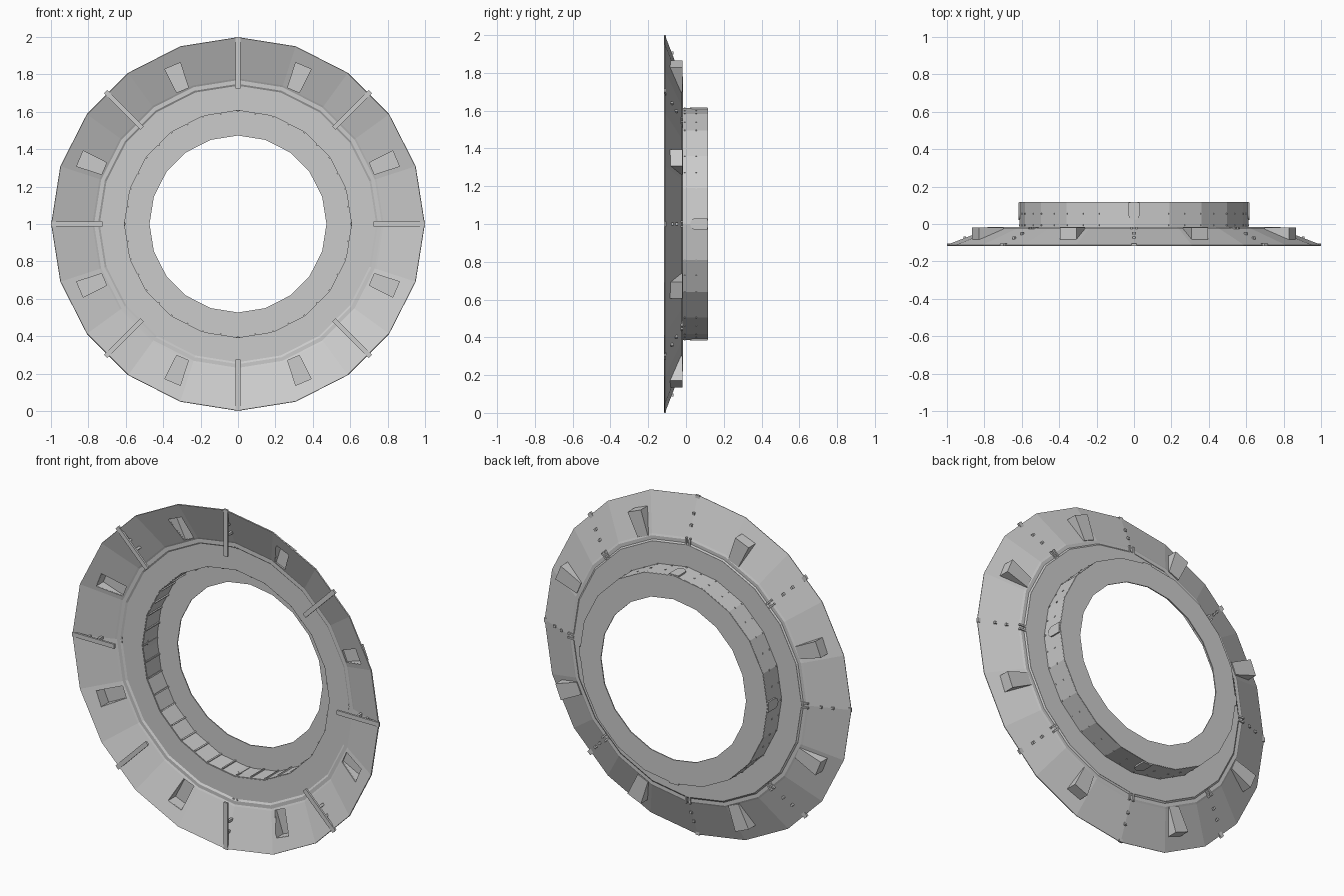
import bpy, bmesh, math
from mathutils import Vector

SIDES = 20
SHEET = 0.006
CENTRE_Z = 1.0

cube = bpy.data.objects.get("Cube")
if cube:
    bpy.data.objects.remove(cube, do_unlink=True)


def place(r, t, y, angle):
    """Radial / tangential / depth coordinates to world space."""
    c, s = math.cos(angle), math.sin(angle)
    return Vector((r * c - t * s, y, CENTRE_Z + r * s + t * c))


def finish(bm, name):
    bmesh.ops.recalc_face_normals(bm, faces=bm.faces)
    mesh = bpy.data.meshes.new(name)
    bm.to_mesh(mesh)
    bm.free()
    obj = bpy.data.objects.new(name, mesh)
    bpy.context.collection.objects.link(obj)
    return obj


def apply(obj, mod):
    bpy.context.view_layer.objects.active = obj
    bpy.ops.object.modifier_apply(modifier=mod.name)


def lathe(name, profile):
    """Spin an (r, y) profile into a faceted sheet ring with thickness."""
    bm = bmesh.new()
    rings = []
    for i in range(SIDES):
        a = math.tau * i / SIDES
        rings.append([bm.verts.new(place(r, 0, y, a)) for r, y in profile])
    for i, ring in enumerate(rings):
        after = rings[(i + 1) % SIDES]
        for j in range(len(profile) - 1):
            bm.faces.new((ring[j], ring[j + 1], after[j + 1], after[j]))
    obj = finish(bm, name)
    mod = obj.modifiers.new("Thickness", "SOLIDIFY")
    mod.thickness = SHEET
    mod.offset = 0
    apply(obj, mod)
    return obj


def block(bm, angle, inner, outer, open_front=False):
    """Tapered block; each end is (r, half width, front y, back y)."""
    v = []
    for r, w, front, back in (inner, outer):
        for t, y in ((-w, front), (w, front), (w, back), (-w, back)):
            v.append(bm.verts.new(place(r, t, y, angle)))
    quads = [(3, 2, 1, 0), (4, 5, 6, 7), (1, 2, 6, 5), (2, 3, 7, 6), (3, 0, 4, 7)]
    if not open_front:
        quads.append((0, 1, 5, 4))
    for q in quads:
        bm.faces.new([v[i] for i in q])


def bar(bm, angle, r0, r1, half, front, back):
    block(bm, angle, (r0, half, front, back), (r1, half, front, back))


eighths = [math.tau * i / 8 for i in range(8)]
pocket_angles = [a + math.tau / 16 for a in eighths]

# Flared outer rim with a stepped inner lip
rim = lathe("flared_rim", [(0.998, -0.114), (0.78, -0.03), (0.77, -0.025),
                           (0.75, -0.025), (0.74, -0.018)])

# Pocket openings through the rim
bm = bmesh.new()
for a in pocket_angles:
    block(bm, a, (0.775, 0.035, -0.2, 0.05), (0.915, 0.046, -0.2, 0.05))
cutter = finish(bm, "pocket_cutter")
cutter.hide_render = True
mod = rim.modifiers.new("Openings", "BOOLEAN")
mod.operation = "DIFFERENCE"
mod.solver = "EXACT"
mod.object = cutter
apply(rim, mod)
bpy.data.objects.remove(cutter, do_unlink=True)

# Open-fronted pockets behind the rim
bm = bmesh.new()
for a in pocket_angles:
    block(bm, a, (0.77, 0.036, -0.028, -0.019), (0.917, 0.047, -0.084, -0.019), True)
pockets = finish(bm, "rim_pockets")
mod = pockets.modifiers.new("Thickness", "SOLIDIFY")
mod.thickness = 0.003
apply(pockets, mod)

# Flat front plate, tunnel wall and back plate
lathe("front_plate", [(0.742, -0.018), (0.61, -0.018)])
lathe("tunnel_wall", [(0.61, -0.018), (0.61, 0.114)])
lathe("back_plate", [(0.612, 0.114), (0.473, 0.114)])

# Front struts with pegs passing through the rim
struts, pegs, pins = bmesh.new(), bmesh.new(), bmesh.new()
for a in eighths:
    bar(struts, a, 0.725, 1.0, 0.013, -0.117, -0.105)
    for r in (0.845, 0.905):
        rim_y = -0.114 + (0.998 - r) * 0.385
        bar(pegs, a, r - 0.007, r + 0.007, 0.007, -0.106, rim_y + 0.012)
    # Paired pins bridging the stepped lip
    for side in (-1, 1):
        bar(pins, a + side * 0.016, 0.738, 0.782, 0.005, -0.027, -0.015)
finish(struts, "front_struts")
finish(pegs, "strut_pegs")
finish(pins, "lip_pins")

# Ribs lining the tunnel and rivets through its wall
ribs, rivets = bmesh.new(), bmesh.new()
for i in range(2 * SIDES):
    a = math.pi * i / SIDES
    wall_r = 0.61 * (math.cos(math.pi / SIDES) if i % 2 else 1)
    bar(ribs, a, wall_r - 0.010, wall_r, 0.004, -0.012, 0.112)
    for y in (-0.006, 0.055):
        bar(rivets, a, wall_r - 0.004, wall_r + 0.006, 0.004, y - 0.004, y + 0.004)
finish(ribs, "tunnel_ribs")
finish(rivets, "wall_rivets")

# Round-ended tabs on the outside of the tunnel
bm = bmesh.new()
for i in range(4):
    a = math.tau * i / 4
    outline = [(0.03, 0.114), (-0.03, 0.114)]
    for k in range(9):
        turn = math.pi + math.pi * k / 8
        outline.append((0.03 * math.cos(turn), 0.052 + 0.03 * math.sin(turn)))
    face = bm.faces.new([bm.verts.new(place(0.603, t, y, a)) for t, y in outline])
    out = bmesh.ops.extrude_face_region(bm, geom=[face], use_keep_orig=True)
    moved = [g for g in out["geom"] if isinstance(g, bmesh.types.BMVert)]
    bmesh.ops.translate(bm, verts=moved, vec=place(0.014, 0, 0, a) - place(0, 0, 0, a))
finish(bm, "wall_tabs")
